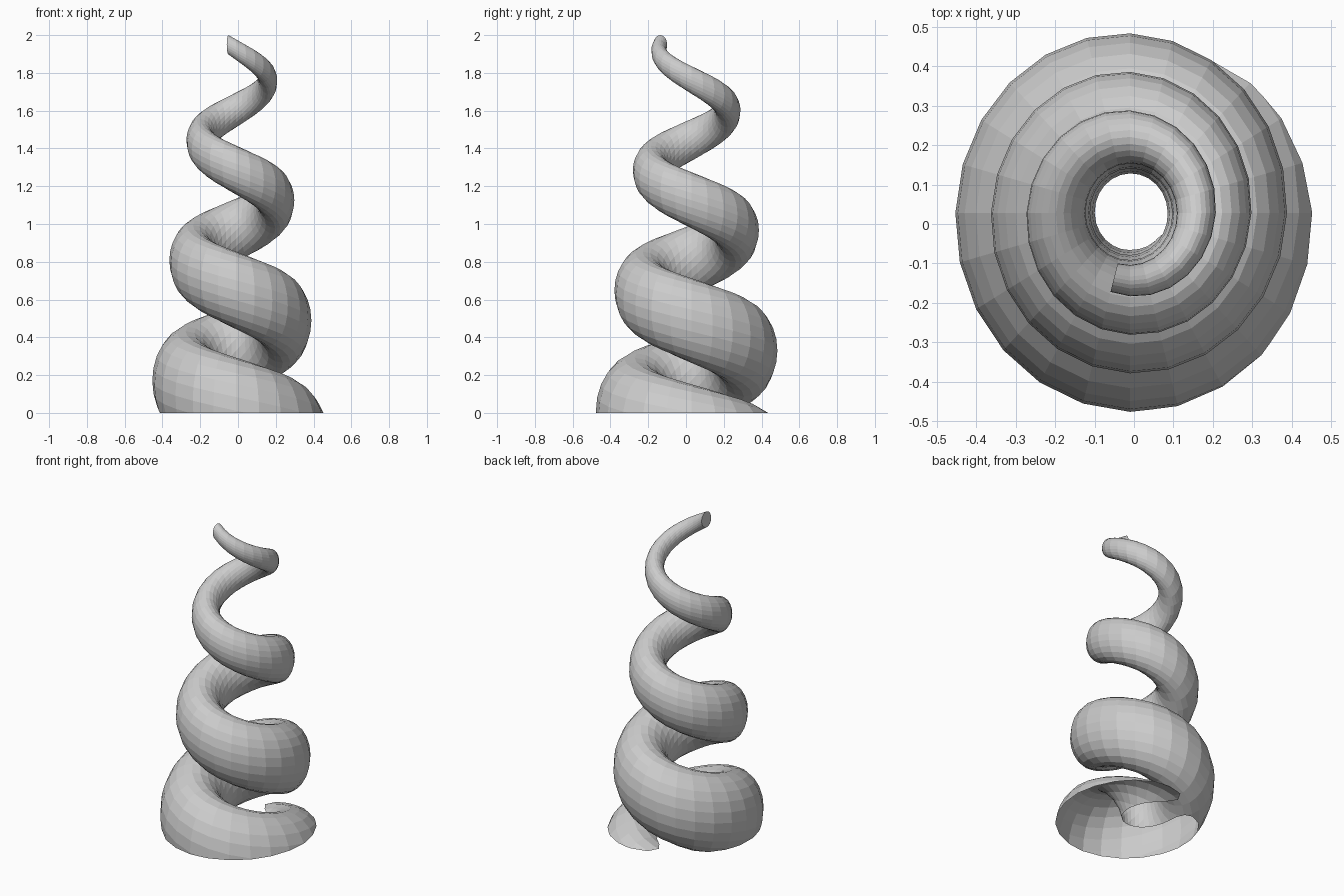
import bpy
import bmesh
from math import cos, sin, pi, radians

cube = bpy.data.objects.get("Cube")
if cube:
    bpy.data.objects.remove(cube)

STEPS = 24            # rings per turn
SIDES = 24            # points per ring
TURNS = 3.75
PITCH = 0.637
START = radians(-105)
AXIS_X, AXIS_Y = -0.01, 0.028
STRETCH_Y, STRETCH_Z = 1.083, 1.48


def ring(bm, turn):
    """Upright elliptical section of the coil, a number of turns below the tip."""
    angle = START + turn * 2 * pi
    tube = 0.0345 + 0.051 * turn
    path = 0.157 + 0.0393 * turn
    height = 2.0 - STRETCH_Z * 0.0345 - PITCH * turn
    verts = []
    for i in range(SIDES):
        a = 2 * pi * i / SIDES
        reach = path + tube * cos(a)
        verts.append(bm.verts.new((AXIS_X + reach * cos(angle),
                                   AXIS_Y + reach * sin(angle) * STRETCH_Y,
                                   height + tube * sin(a) * STRETCH_Z)))
    return verts


# Tapering coil, widening downwards
bm = bmesh.new()
rings = [ring(bm, k / STEPS) for k in range(int(TURNS * STEPS) + 1)]
for upper, lower in zip(rings, rings[1:]):
    for i in range(SIDES):
        j = (i + 1) % SIDES
        bm.faces.new((upper[i], upper[j], lower[j], lower[i]))

# Closed tip
bm.faces.new(rings[0])
bmesh.ops.recalc_face_normals(bm, faces=bm.faces[:])

# Open cut where the coil meets the ground
bmesh.ops.bisect_plane(bm, geom=bm.verts[:] + bm.edges[:] + bm.faces[:],
                       plane_co=(0, 0, 0), plane_no=(0, 0, 1), clear_inner=True)

mesh = bpy.data.meshes.new("spiral_horn")
bm.to_mesh(mesh)
bm.free()
horn = bpy.data.objects.new("spiral_horn", mesh)
bpy.context.collection.objects.link(horn)

# Plain light grey
grey = bpy.data.materials.new("light_grey")
grey.use_nodes = True
colour = (0.6, 0.6, 0.6, 1)
grey.diffuse_color = colour
grey.node_tree.nodes["Principled BSDF"].inputs["Base Color"].default_value = colour
mesh.materials.append(grey)
